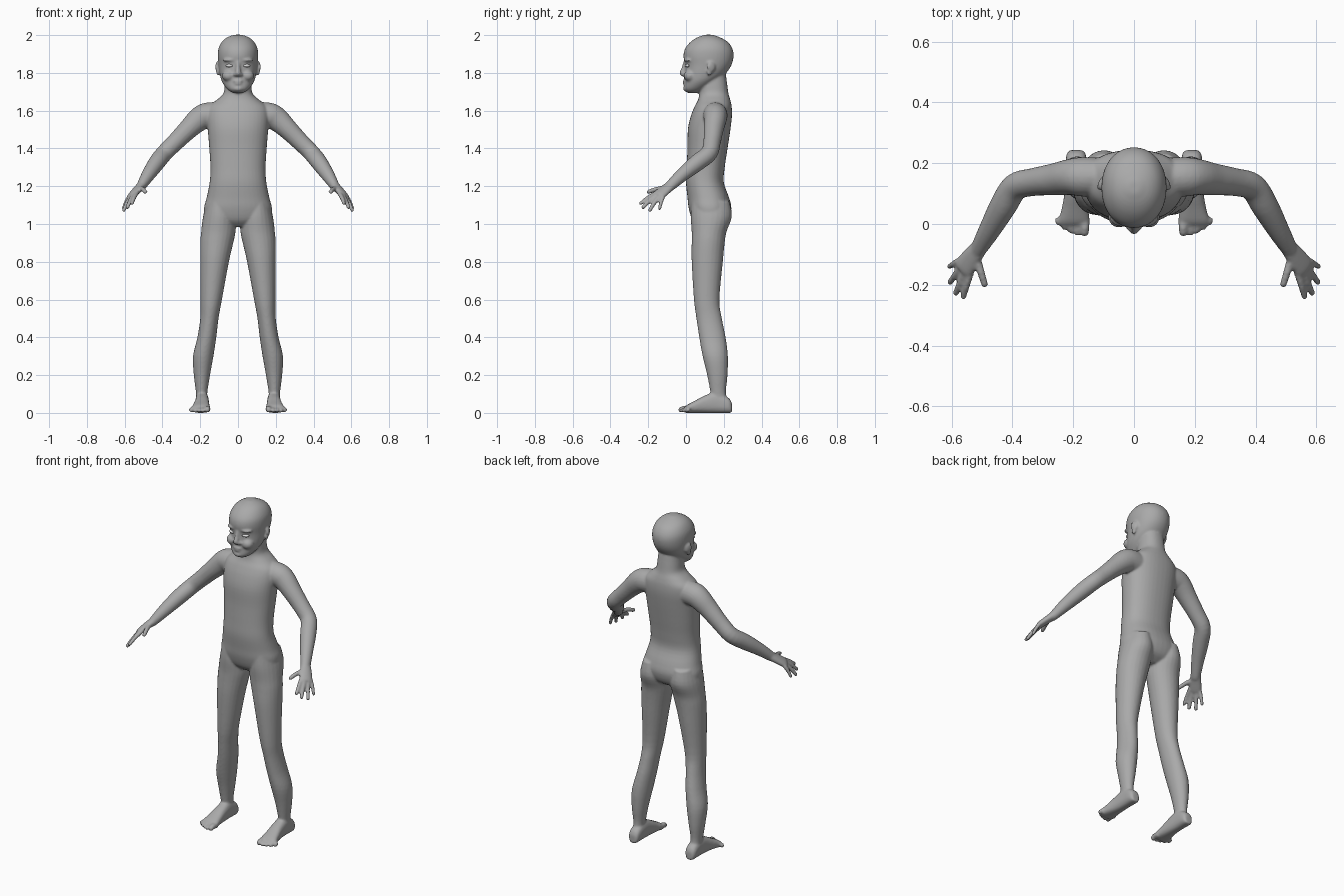
import bpy, bmesh, math
from mathutils import Vector, Matrix

if "Cube" in bpy.data.objects:
    bpy.data.objects.remove(bpy.data.objects["Cube"], do_unlink=True)


def material(name, value):
    m = bpy.data.materials.new(name)
    m.use_nodes = True
    m.diffuse_color = (value, value, value, 1)
    m.node_tree.nodes["Principled BSDF"].inputs["Base Color"].default_value = m.diffuse_color
    return m


def spline(rows, steps):
    """Smooth rows of numbers with a Catmull-Rom curve."""
    pts = [Vector(r) for r in rows]
    pts = [pts[0]] + pts + [pts[-1]]
    out = []
    for a, b, c, d in zip(pts, pts[1:], pts[2:], pts[3:]):
        for k in range(steps):
            t = k / steps
            out.append(0.5 * (2 * b + (c - a) * t + (2 * a - 5 * b + 4 * c - d) * t * t
                              + (3 * b - a - 3 * c + d) * t ** 3))
    return out + [pts[-1]]


def loft(bm, rows, side=(1, 0, 0), axis=None, power=2, steps=4, n=24):
    """Closed tube through rows of centre x, y, z and two radii."""
    rows = spline(rows, steps)
    centres = [Vector(r[:3]) for r in rows]
    rings = []
    for i, r in enumerate(rows):
        t = Vector(axis) if axis else centres[min(i + 1, len(rows) - 1)] - centres[max(i - 1, 0)]
        t.normalize()
        u = Vector(side)
        u = (u - t * u.dot(t)).normalized()
        v = t.cross(u)
        ring = []
        for k in range(n):
            c, s = math.cos(math.tau * k / n), math.sin(math.tau * k / n)
            c = math.copysign(abs(c) ** (2 / power), c)
            s = math.copysign(abs(s) ** (2 / power), s)
            ring.append(bm.verts.new(centres[i] + u * c * r[3] + v * s * r[4]))
        rings.append(ring)
    for a, b in zip(rings, rings[1:]):
        for k in range(n):
            bm.faces.new((a[k], a[(k + 1) % n], b[(k + 1) % n], b[k]))
    bm.faces.new(rings[0][::-1])
    bm.faces.new(rings[-1])


def ball(bm, centre, radii, tilt=0):
    m = Matrix.Translation(centre) @ Matrix.Rotation(tilt, 4, 'Z') @ Matrix.Diagonal((*radii, 1))
    bmesh.ops.create_uvsphere(bm, u_segments=20, v_segments=12, radius=1, matrix=m)


def upright(rows):
    """Rows of z, inner x, outer x, front y, back y become loft rows."""
    return [((a + b) / 2, (f + k) / 2, z, (b - a) / 2, (k - f) / 2) for z, a, b, f, k in rows]


def digit(bm, base, tip, r):
    """Finger or toe with a slight bend and a round tip."""
    base, tip = Vector(base), Vector(tip)
    mid = base.lerp(tip, 0.5) + Vector((0, 0, 0.005))
    end = tip - (tip - base).normalized() * r * 0.8
    loft(bm, [(*base, r * 1.1, r * 1.1), (*mid, r, r), (*end, r * 0.9, r * 0.9)], n=12)
    ball(bm, end, (r * 0.9,) * 3)


bm = bmesh.new()

# Leg
loft(bm, upright([
    (1.12, .03, .165, .03, .23), (1.04, .012, .185, .025, .243), (.96, .013, .195, .03, .215),
    (.9, .025, .2, .03, .205), (.8, .048, .2, .03, .195), (.6, .085, .198, .042, .177),
    (.5, .103, .2, .055, .19), (.4, .115, .215, .07, .21), (.3, .13, .238, .088, .222),
    (.2, .148, .234, .112, .22), (.1, .163, .222, .13, .212), (.04, .16, .222, .13, .235)]),
    axis=(0, 0, -1))

# Foot and toes
foot = [(.243, .19, .02, .05), (.225, .19, .033, .08), (.16, .19, .035, .11), (.1, .191, .038, .092),
        (.05, .194, .044, .066), (.01, .197, .051, .045), (-.005, .198, .046, .032)]
loft(bm, [(x, y, h / 2, w, h / 2) for y, x, w, h in foot], axis=(0, -1, 0), power=2.5)
for i in range(5):
    r = .016 if i == 0 else .0115
    x = .162 + i * .0205 + (.004 if i else 0)
    digit(bm, (x, .02, r + .003), (x, -.04 + .0022 * i * i, r), r)

# Arm
loft(bm, [(.07, .155, 1.575, .06, .07), (.16, .155, 1.575, .065, .068), (.205, .155, 1.555, .06, .064),
          (.26, .147, 1.505, .053, .054), (.33, .138, 1.435, .046, .047), (.39, .122, 1.375, .045, .045),
          (.43, .06, 1.325, .045, .044), (.475, -.02, 1.26, .036, .036), (.51, -.08, 1.205, .029, .026),
          (.52, -.095, 1.193, .027, .022)], side=(0, 1, 0))

# Palm, fingers and thumb
loft(bm, [(.503, -.07, 1.212, .027, .024), (.53, -.105, 1.185, .034, .021),
          (.556, -.14, 1.157, .038, .018), (.565, -.152, 1.147, .032, .014)], side=(.04, .045, -.02))
for base, tip, r in (
        ((.537, -.157, 1.163), (.563, -.246, 1.105), .0115),
        ((.555, -.155, 1.152), (.588, -.233, 1.083), .012),
        ((.569, -.142, 1.143), (.608, -.196, 1.066), .0115),
        ((.578, -.122, 1.143), (.610, -.142, 1.075), .0105),
        ((.52, -.105, 1.19), (.488, -.208, 1.168), .013)):
    digit(bm, base, tip, r)

# Ear: rim with a lobe
ball(bm, (.109, .133, 1.832), (.009, .024, .028), .35)
ball(bm, (.106, .124, 1.803), (.008, .015, .018), .3)

# Brow and cheek
ball(bm, (.045, .012, 1.868), (.036, .022, .009), .25)
ball(bm, (.05, .022, 1.785), (.035, .034, .03), .3)

# Mirror the paired parts
copy = bmesh.ops.duplicate(bm, geom=bm.verts[:] + bm.edges[:] + bm.faces[:])["geom"]
bmesh.ops.scale(bm, vec=(-1, 1, 1), verts=[g for g in copy if isinstance(g, bmesh.types.BMVert)])

# Torso and neck
loft(bm, upright([(z, -w, w, f, b) for z, f, b, w in (
    (.985, .07, .17, .09), (1.02, .035, .22, .165), (1.08, .015, .24, .18), (1.14, .008, .228, .166),
    (1.22, .0, .2, .15), (1.3, .003, .205, .146), (1.4, .008, .22, .152), (1.5, .01, .235, .16),
    (1.57, .025, .243, .165), (1.62, .045, .242, .155), (1.655, .063, .235, .115),
    (1.69, .07, .225, .078), (1.74, .07, .218, .07), (1.8, .08, .21, .065))]),
    axis=(0, 0, 1), power=2.25, n=40)

# Head
loft(bm, upright([(z, -w, w, f, b) for z, f, b, w in (
    (1.693, .012, .06, .025), (1.712, -.01, .1, .055), (1.75, -.008, .155, .083),
    (1.79, -.008, .205, .096), (1.84, -.006, .24, .103), (1.89, -.013, .252, .107),
    (1.93, -.004, .245, .103), (1.965, .025, .22, .085), (1.988, .06, .18, .058),
    (2.002, .1, .14, .02))]), axis=(0, 0, 1), power=2.1, n=40)

# Nose, lips and chin
loft(bm, [(0, 0, 1.865, .011, .012), (0, -.008, 1.83, .012, .015), (0, -.018, 1.798, .016, .017),
          (0, -.01, 1.782, .014, .012)], axis=(0, 0, -1), n=16)
for x in (-.016, .016):
    ball(bm, (x, -.01, 1.791), (.01, .014, .009))
ball(bm, (0, -.004, 1.757), (.026, .014, .0075))
ball(bm, (0, -.003, 1.742), (.022, .014, .0075))
ball(bm, (0, .004, 1.717), (.03, .02, .016))

bmesh.ops.recalc_face_normals(bm, faces=bm.faces[:])
mesh = bpy.data.meshes.new("body")
bm.to_mesh(mesh)
bm.free()
body = bpy.data.objects.new("body", mesh)
bpy.context.collection.objects.link(body)
mesh.materials.append(material("plain grey", .4))

# Fuse all parts into one soft skin
fuse = body.modifiers.new("fuse", 'REMESH')
fuse.mode = 'VOXEL'
fuse.voxel_size = .006
fuse.use_smooth_shade = True
soften = body.modifiers.new("soften", 'SMOOTH')
soften.factor = .5
soften.iterations = 5

# Eyes
eye_material = material("pale eye grey", .7)
for name, s in (("left_eye", 1), ("right_eye", -1)):
    bm = bmesh.new()
    ball(bm, (s * .045, .009, 1.838), (.021, .014, .0085), s * .25)
    mesh = bpy.data.meshes.new(name)
    bm.to_mesh(mesh)
    bm.free()
    mesh.shade_smooth()
    mesh.materials.append(eye_material)
    bpy.context.collection.objects.link(bpy.data.objects.new(name, mesh))
